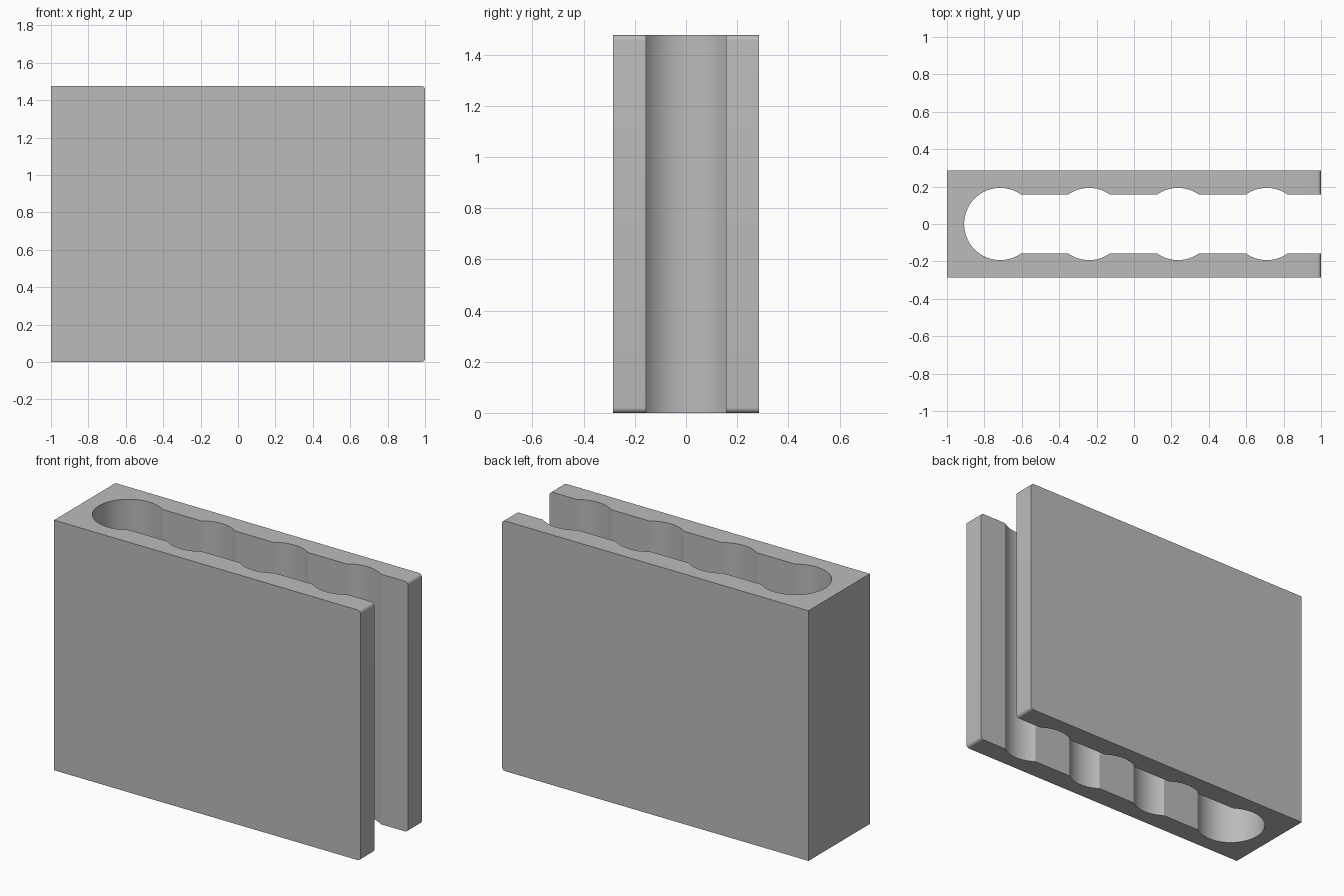
import bpy
import bmesh
from math import acos, asin, cos, pi, sin

old = bpy.data.objects.get("Cube")
if old:
    bpy.data.objects.remove(old)

HALF_LENGTH, HALF_DEPTH, HEIGHT = 1.0, 0.286, 1.476
SLOT = 0.157           # half width of the straight slot
RADIUS = 0.193         # radius of the round pockets
FIRST, PITCH, COUNT = -0.715, 0.475, 4
ROUND = 0.02           # rounding of the open-end corners

grey = bpy.data.materials.new("plain grey")
grey.use_nodes = True
colour = (0.5, 0.5, 0.5, 1)
grey.diffuse_color = colour
grey.node_tree.nodes["Principled BSDF"].inputs["Base Color"].default_value = colour


def arc(cx, start, end, steps):
    """Points on a pocket circle centred on the slot line."""
    angles = [start + (end - start) * i / steps for i in range(steps + 1)]
    return [(cx + RADIUS * cos(a), RADIUS * sin(a)) for a in angles]


# Back half of the slot wall, from the closed end to the open end
edge = asin(SLOT / RADIUS)
wall = arc(FIRST, pi, edge, 32)
for i in range(1, COUNT):
    wall += arc(FIRST + i * PITCH, pi - edge, edge, 16)
wall.append((HALF_LENGTH, SLOT))

# Mirror it and close the outline around the outside
outline = wall + [(HALF_LENGTH, HALF_DEPTH), (-HALF_LENGTH, HALF_DEPTH),
                  (-HALF_LENGTH, -HALF_DEPTH), (HALF_LENGTH, -HALF_DEPTH)]
outline += [(x, -y) for x, y in reversed(wall[1:])]

# Extrude the outline into the block
bm = bmesh.new()
base = bm.faces.new([bm.verts.new((x, y, 0)) for x, y in outline])
result = bmesh.ops.extrude_face_region(bm, geom=[base], use_keep_orig=True)
top = [g for g in result["geom"] if isinstance(g, bmesh.types.BMVert)]
bmesh.ops.translate(bm, verts=top, vec=(0, 0, HEIGHT))
bmesh.ops.recalc_face_normals(bm, faces=bm.faces)

# Round the top and bottom corners of both open ends
ends = [e for e in bm.edges
        if all(v.co.x > HALF_LENGTH - 0.001 for v in e.verts)
        and abs(e.verts[0].co.z - e.verts[1].co.z) < 0.001]
bmesh.ops.bevel(bm, geom=ends, offset=ROUND, segments=6, profile=0.5,
                affect='EDGES')

mesh = bpy.data.meshes.new("slotted_block")
bm.to_mesh(mesh)
bm.free()
block = bpy.data.objects.new("slotted_block", mesh)
bpy.context.collection.objects.link(block)
mesh.materials.append(grey)

# Smooth the curved walls, keep the corners sharp
bpy.context.view_layer.objects.active = block
block.select_set(True)
bpy.ops.object.shade_smooth_by_angle(angle=pi / 6)
